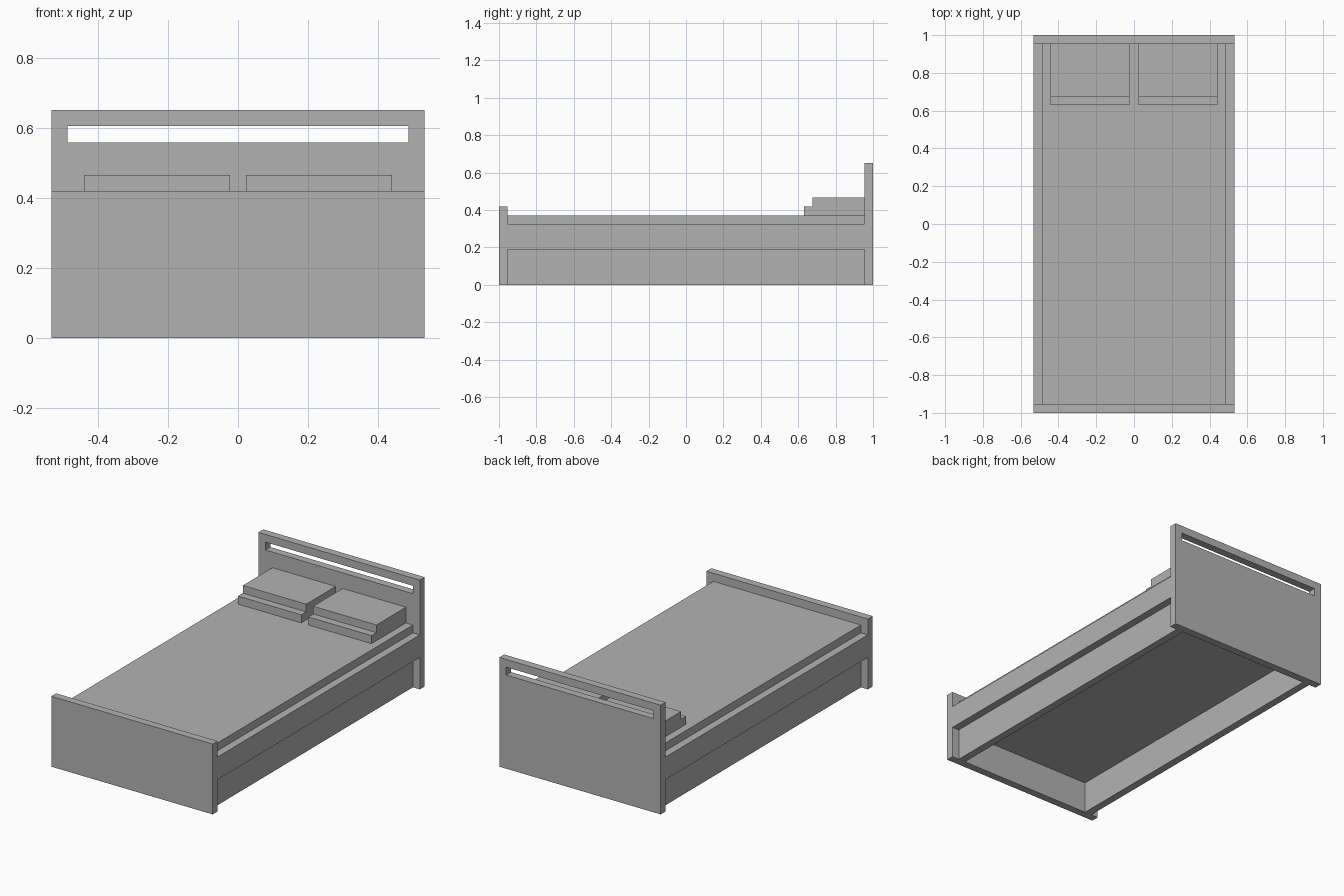
import bpy
import bmesh

default = bpy.data.objects.get("Cube")
if default:
    bpy.data.objects.remove(default, do_unlink=True)

# One plain grey for the whole bed
GREY = (0.45, 0.45, 0.45, 1)
grey = bpy.data.materials.new("plain grey")
grey.use_nodes = True
grey.diffuse_color = GREY
grey.node_tree.nodes["Principled BSDF"].inputs["Base Color"].default_value = GREY

# Shared dimensions
W, L, T = 0.533, 1.0, 0.046       # half width, half length, board thickness
IN_W, IN_L = W - T, L - T         # inside the rails, inside the end boards
BASE, RAIL, BED = 0.19, 0.325, 0.372
FOOT, HEAD = 0.42, 0.652


def prism(name, profile, x0, x1):
    """Extrude a (y, z) outline along x."""
    bm = bmesh.new()
    face = bm.faces.new([bm.verts.new((x0, y, z)) for y, z in profile])
    ext = bmesh.ops.extrude_face_region(bm, geom=[face])
    verts = [v for v in ext["geom"] if isinstance(v, bmesh.types.BMVert)]
    bmesh.ops.translate(bm, verts=verts, vec=(x1 - x0, 0, 0))
    bmesh.ops.recalc_face_normals(bm, faces=bm.faces)
    mesh = bpy.data.meshes.new(name)
    bm.to_mesh(mesh)
    bm.free()
    mesh.materials.append(grey)
    obj = bpy.data.objects.new(name, mesh)
    bpy.context.collection.objects.link(obj)
    return obj


def box(name, x0, x1, y0, y1, z0, z1):
    return prism(name, [(y0, z0), (y1, z0), (y1, z1), (y0, z1)], x0, x1)


# End boards
box("footboard", -W, W, -L, -IN_L, 0, FOOT)
headboard = box("headboard", -W, W, IN_L, L, 0, HEAD)

# Handle slot cut through the headboard
cutter = box("slot_cutter", -IN_W, IN_W, IN_L - T, L + T, 0.559, 0.606)
cutter.hide_render = True
cut = headboard.modifiers.new("slot", "BOOLEAN")
cut.operation = "DIFFERENCE"
cut.solver = "EXACT"
cut.object = cutter
bpy.context.view_layer.objects.active = headboard
bpy.ops.object.modifier_apply(modifier=cut.name)
bpy.data.objects.remove(cutter, do_unlink=True)

# Mattress
box("mattress", -IN_W, IN_W, -IN_L, IN_L, BASE, BED)

# Stepped pillow outline: low front lip, taller body
step = [(0.63, BED), (IN_L, BED), (IN_L, 0.466), (0.676, 0.466),
        (0.676, FOOT), (0.63, FOOT)]

# Paired parts: outer rail, recessed skirt, pillow
for side, s in (("left", 1), ("right", -1)):
    def span(a, b):
        return sorted((s * a, s * b))
    box(side + "_rail", *span(IN_W, W), -IN_L, IN_L, BASE, RAIL)
    box(side + "_skirt", *span(IN_W - T, IN_W), -IN_L, IN_L, 0, BASE)
    prism(side + "_pillow", step, *span(0.023, IN_W - T))
